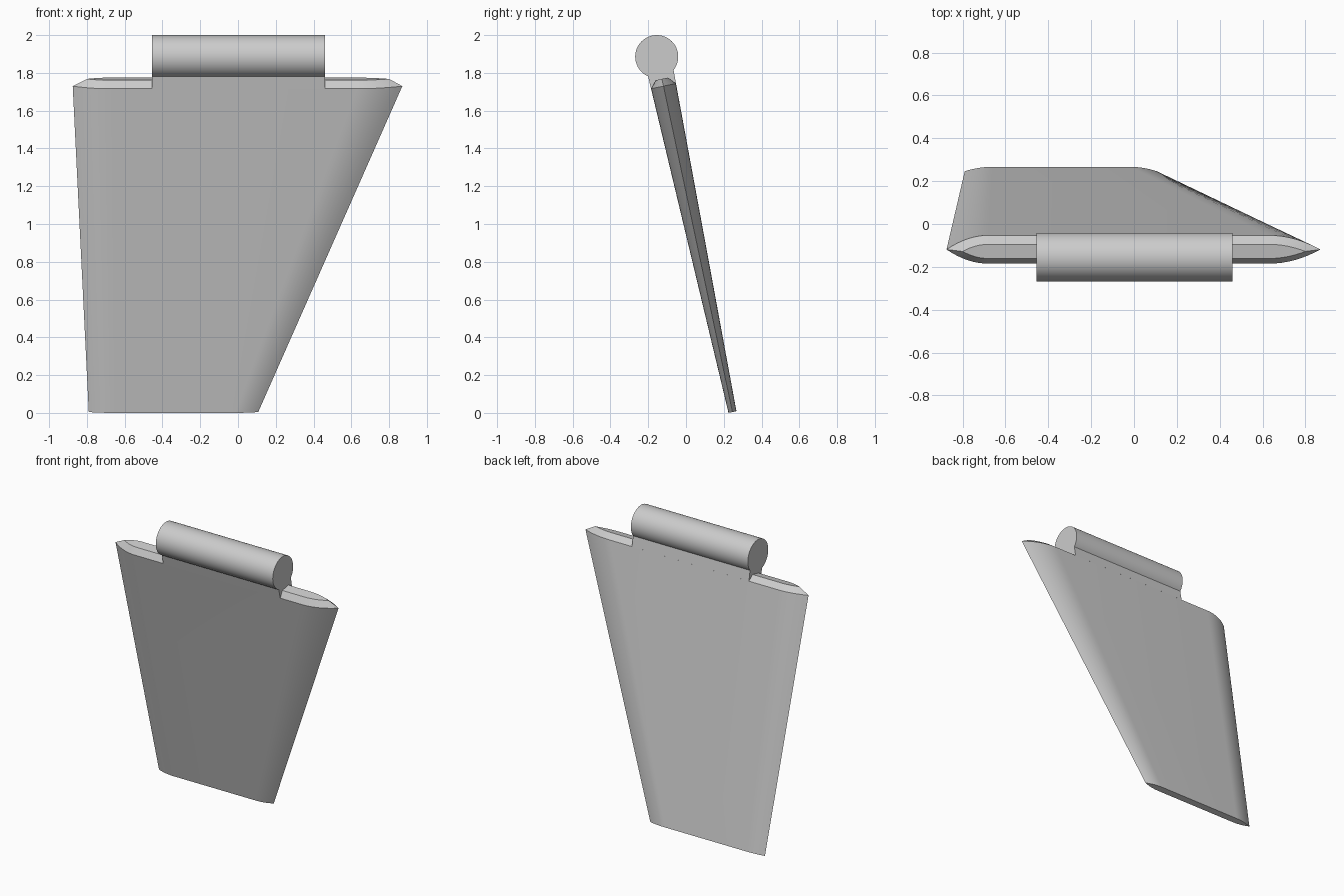
import bpy, bmesh, math
from mathutils import Matrix, Vector

if "Cube" in bpy.data.objects:
    bpy.data.objects.remove(bpy.data.objects["Cube"])

grey = bpy.data.materials.new("plain grey")
grey.use_nodes = True
grey.diffuse_color = (0.6, 0.6, 0.6, 1)
grey.node_tree.nodes["Principled BSDF"].inputs["Base Color"].default_value = (0.6, 0.6, 0.6, 1)

TILT = 0.21          # rise of a section from front to back
STEPS = 8            # segments in each curved blade edge
HINGE_LEFT, HINGE_RIGHT = -0.455, 0.46


def finish(bm, name):
    bmesh.ops.recalc_face_normals(bm, faces=bm.faces)
    mesh = bpy.data.meshes.new(name)
    bm.to_mesh(mesh)
    bm.free()
    mesh.materials.append(grey)
    obj = bpy.data.objects.new(name, mesh)
    bpy.context.collection.objects.link(obj)
    bpy.ops.object.select_all(action='DESELECT')
    bpy.context.view_layer.objects.active = obj
    obj.select_set(True)
    bpy.ops.object.shade_smooth_by_angle(angle=math.radians(25))


def lens(x0, flat0, flat1, x1, half, y, z):
    """Flat-sided section whose ends curve in to pointed tips."""
    side = []
    for i in range(STEPS + 1):
        t = 1 - i / STEPS
        side.append((flat0 + (x0 - flat0) * t, half * (1 - t * t)))
    for i in range(STEPS + 1):
        t = i / STEPS
        side.append((flat1 + (x1 - flat1) * t, half * (1 - t * t)))
    outline = side + [(x, -h) for x, h in side[-2:0:-1]]
    return [Vector((x, y + h, z + TILT * h)) for x, h in outline]


# Tapered, swept blade with a chamfered top
bm = bmesh.new()
sections = [
    lens(-0.79, -0.66, -0.02, 0.107, 0.021, 0.246, 0.0045),
    lens(-0.875, -0.68, 0.63, 0.87, 0.066, -0.119, 1.73),
    lens(-0.80, -0.68, 0.63, 0.80, 0.033, -0.128, 1.768),
]
rings = [[bm.verts.new(p) for p in s] for s in sections]
n = len(rings[0])
for low, high in zip(rings, rings[1:]):
    for i in range(n):
        j = (i + 1) % n
        bm.faces.new((low[i], low[j], high[j], high[i]))
bm.faces.new(rings[0])
bm.faces.new(rings[-1])
finish(bm, "blade")

# Neck that carries the blade thickness up into the hinge
bm = bmesh.new()
profile = [(-0.185, 1.716), (-0.053, 1.744), (-0.076, 1.87), (-0.21, 1.82)]
face = bm.faces.new([bm.verts.new((HINGE_LEFT, y, z)) for y, z in profile])
out = bmesh.ops.extrude_face_region(bm, geom=[face])
bmesh.ops.translate(bm, vec=(HINGE_RIGHT - HINGE_LEFT, 0, 0),
                    verts=[v for v in out["geom"] if isinstance(v, bmesh.types.BMVert)])
finish(bm, "hinge_neck")

# Hinge barrel
bm = bmesh.new()
centre = Matrix.Translation(((HINGE_LEFT + HINGE_RIGHT) / 2, -0.155, 1.886))
bmesh.ops.create_cone(bm, cap_ends=True, segments=48, radius1=0.114, radius2=0.114,
                      depth=HINGE_RIGHT - HINGE_LEFT,
                      matrix=centre @ Matrix.Rotation(math.pi / 2, 4, 'Y'))
finish(bm, "hinge_barrel")
